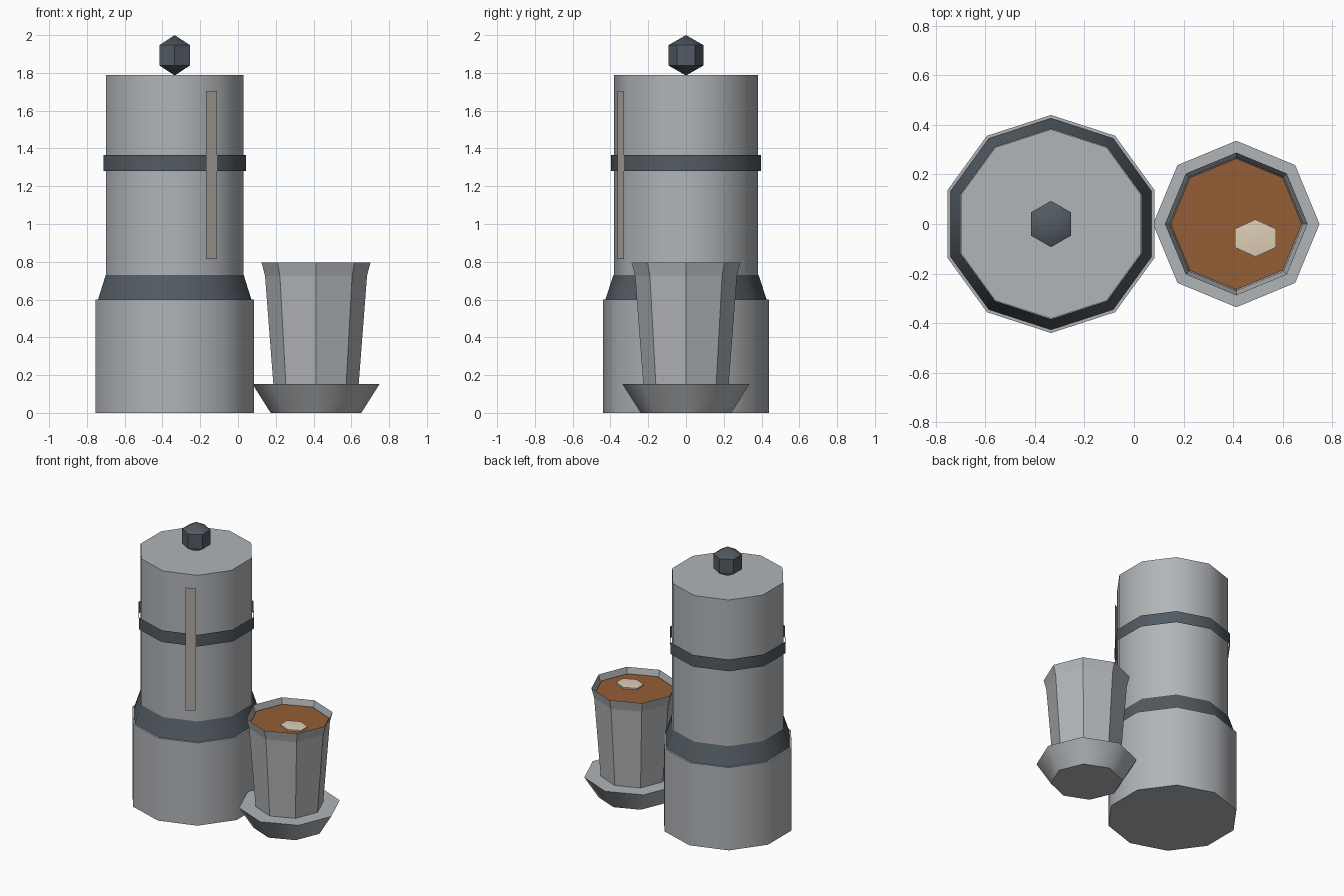
import bpy, math
from mathutils import Vector

if "Cube" in bpy.data.objects:
    bpy.data.objects.remove(bpy.data.objects["Cube"])


def material(name, rgb):
    m = bpy.data.materials.new(name)
    m.diffuse_color = (*rgb, 1)
    m.use_nodes = True
    m.node_tree.nodes["Principled BSDF"].inputs["Base Color"].default_value = m.diffuse_color
    return m


STEEL = material("light steel", (0.44, 0.46, 0.48))
DARK = material("dark slate", (0.085, 0.105, 0.125))
COFFEE = material("coffee brown", (0.30, 0.11, 0.035))
CREAM = material("cream", (0.72, 0.62, 0.47))
TRIM = material("warm grey", (0.42, 0.39, 0.35))


def add(name, verts, faces, mat):
    mesh = bpy.data.meshes.new(name)
    mesh.from_pydata(verts, [], faces)
    mesh.materials.append(mat)
    ob = bpy.data.objects.new(name, mesh)
    bpy.context.collection.objects.link(ob)
    bpy.ops.object.select_all(action='DESELECT')
    ob.select_set(True)
    bpy.context.view_layer.objects.active = ob
    bpy.ops.object.shade_smooth_by_angle(angle=math.radians(41))
    return ob


def lathe(name, cx, cy, sides, profile, mat, bottom=False, top=False, sy=1.0):
    """Revolve (radius, z) points, first corner on +y; radius 0 makes a pole."""
    verts, rings, faces = [], [], []
    for r, z in profile:
        n = 1 if r == 0 else sides
        rings.append([len(verts) + i for i in range(n)])
        for i in range(n):
            a = math.pi / 2 + math.tau * i / sides
            verts.append((cx + r * math.cos(a), cy + sy * r * math.sin(a), z))
    for lo, hi in zip(rings, rings[1:]):
        for i in range(sides):
            j = (i + 1) % sides
            quad = [lo[i % len(lo)], lo[j % len(lo)], hi[j % len(hi)], hi[i % len(hi)]]
            faces.append(list(dict.fromkeys(quad)))
    if bottom:
        faces.append(rings[0][::-1])
    if top:
        faces.append(rings[-1])
    return add(name, verts, faces, mat)


def low_ball(name, cx, cy, cz, r, rz, mat, sy=1.0):
    """Six-sided ball with two rings between the poles."""
    k = r * math.sin(math.pi / 3)
    return lathe(name, cx, cy, 6, [(0, cz - rz), (k, cz - rz / 2), (k, cz + rz / 2),
                                   (0, cz + rz)], mat, sy=sy)


# Pot: base, tapered collar, upper body, band and knob
PX = -0.335
lathe("pot_base", PX, 0, 10, [(0.44, 0), (0.44, 0.6)], STEEL, True, True)
lathe("pot_collar", PX, 0, 10, [(0.427, 0.6), (0.384, 0.73)], DARK)
lathe("pot_body", PX, 0, 10, [(0.382, 0.6), (0.382, 1.79)], STEEL, True, True)
lathe("pot_band", PX, 0, 10, [(0.397, 1.28), (0.397, 1.365)], DARK)
low_ball("lid_knob", PX, 0, 1.893, 0.108, 0.107, DARK)

# Upright trim strip standing just off the body
a = math.radians(-60.5)
mid = Vector((PX + 0.396 * math.cos(a), 0.396 * math.sin(a), 0))
side = Vector((-math.sin(a), math.cos(a), 0)) * 0.034
add("trim_strip",
    [mid - side + Vector((0, 0, 0.815)), mid + side + Vector((0, 0, 0.815)),
     mid + side + Vector((0, 0, 1.705)), mid - side + Vector((0, 0, 1.705))],
    [(0, 1, 2, 3)], TRIM)

# Saucer and cup
CX = 0.413
lathe("saucer", CX, 0, 8, [(0.24, 0), (0.336, 0.152)], STEEL, True, True)
lathe("cup_wall", CX, 0, 8, [(0.226, 0.152), (0.27, 0.725)], STEEL, True)
lathe("cup_rim", CX, 0, 8, [(0.27, 0.725), (0.288, 0.795)], STEEL)

# Drink and foam
lathe("coffee_surface", CX, 0, 8, [(0.265, 0.75), (0.265, 0.755)], COFFEE, True, True)
low_ball("foam", 0.49, -0.057, 0.757, 0.11, 0.016, CREAM, sy=0.79)
